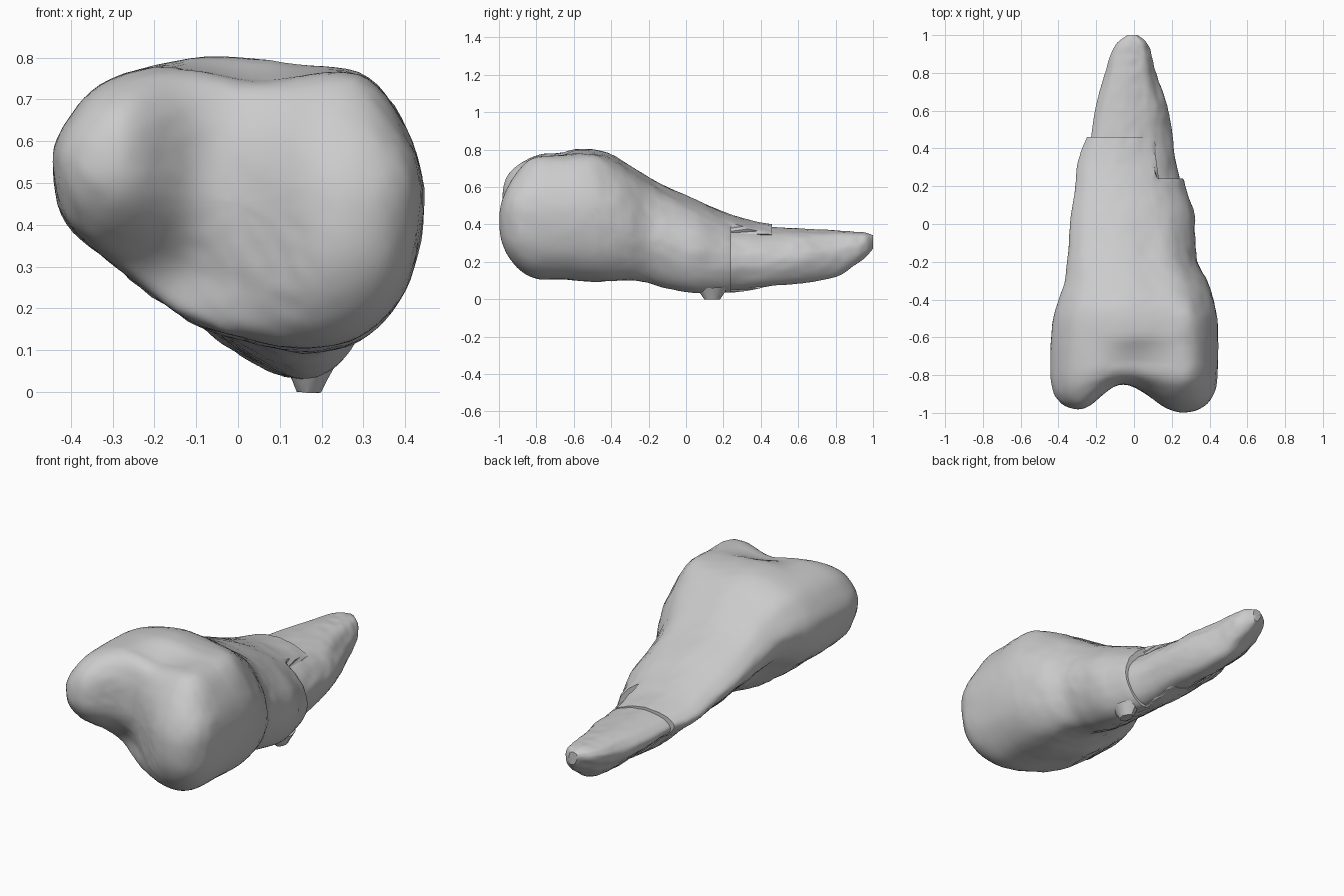
import bpy, bmesh, math
from mathutils import Vector, noise

if "Cube" in bpy.data.objects:
    bpy.data.objects.remove(bpy.data.objects["Cube"])

# Unit-box cross-sections: knuckle end (A) and tilted shaft (B)
SEC_A = [(0, .64), (.045, .79), (.155, .925), (.41, 1), (.66, .975), (.85, .93), (.97, .71), (1, .46),
         (.95, .2), (.83, .04), (.67, 0), (.5, .04), (.36, .1), (.18, .27), (.04, .43)]
SEC_B = [(0, .82), (.04, .9), (.15, .97), (.38, 1), (.6, .95), (.8, .84), (.95, .62), (1, .42),
         (.96, .22), (.87, .05), (.75, 0), (.6, .08), (.45, .22), (.21, .52), (.04, .73)]

# Stations: y, x left, x right, z bottom, z top, blend A->B
BODY = [(-.65, -.445, .445, .105, .80, 0), (-.5, -.43, .44, .095, .80, .05),
        (-.4, -.395, .42, .095, .775, .25), (-.3, -.362, .385, .10, .715, .45),
        (-.2, -.352, .335, .085, .655, .6), (-.1, -.345, .325, .06, .60, .75),
        (.05, -.33, .32, .035, .535, .9), (.2, -.31, .275, .035, .47, 1),
        (.33, -.295, .24, .045, .425, 1), (.46, -.25, .20, .07, .40, 1)]
TIP = [(.2, -.27, .255, .05, .41, 1), (.3, -.25, .23, .055, .395, 1),
       (.5, -.22, .2, .075, .383, .9), (.65, -.195, .165, .09, .375, .7),
       (.8, -.15, .115, .12, .368, .5), (.9, -.125, .092, .18, .36, .4),
       (.96, -.09, .065, .225, .355, .3), (1.0, -.035, .02, .27, .34, .3)]


def catmull(a, b, c, d, t):
    return tuple(.5 * (2*q + (r-p)*t + (2*p-5*q+4*r-s)*t*t + (3*q-p-3*r+s)*t**3)
                 for p, q, r, s in zip(a, b, c, d))


def section(w, sub=6):
    pts = [tuple(p + (q - p) * w for p, q in zip(a, b)) for a, b in zip(SEC_A, SEC_B)]
    n = len(pts)
    return [catmull(pts[i-1], pts[i], pts[(i+1) % n], pts[(i+2) % n], k / sub)
            for i in range(n) for k in range(sub)]


def rings(stations, sub):
    st = [stations[0]] + stations + [stations[-1]]
    rows = [catmull(*st[i:i+4], k / sub) for i in range(len(st) - 3) for k in range(sub)]
    rows.append(stations[-1])
    return [[Vector((xl + (xr - xl) * u, y, zb + (zt - zb) * v)) for u, v in section(w)]
            for y, xl, xr, zb, zt, w in rows]


def loft(name, rs, close_start=True, close_end=True):
    bm = bmesh.new()
    vs = []
    for r in rs:
        vs.append([])
        for p in r:
            # faint surface weathering
            n = noise.noise(p * 7) * .006 + noise.noise(p * 22) * .004
            vs[-1].append(bm.verts.new(p + Vector((n, 0, n * .7))))
    for a, b in zip(vs, vs[1:]):
        for i in range(len(a)):
            j = (i + 1) % len(a)
            bm.faces.new((a[i], a[j], b[j], b[i]))
    for r in [vs[0]] * close_start + [vs[-1]] * close_end:
        c = bm.verts.new(sum((v.co for v in r), Vector()) / len(r))
        for i in range(len(r)):
            bm.faces.new((r[i], r[(i + 1) % len(r)], c))
    bmesh.ops.recalc_face_normals(bm, faces=bm.faces)
    me = bpy.data.meshes.new(name)
    bm.to_mesh(me)
    bm.free()
    ob = bpy.data.objects.new(name, me)
    bpy.context.collection.objects.link(ob)
    bpy.ops.object.select_all(action='DESELECT')
    ob.select_set(True)
    bpy.context.view_layer.objects.active = ob
    bpy.ops.object.shade_smooth_by_angle(angle=math.radians(35))
    return ob


def bump(x, z, cx, cz, rx, rz, e=2):
    return math.exp(-abs((x - cx) / rx) ** e - abs((z - cz) / rz) ** e)


# Main bone: shaft plus double-knuckled front end
body = rings(BODY, 5)
rim, centre = body[0], Vector((0, -.65, .45))
cap = []
for k in range(30, 0, -1):
    t = k / 30 * math.pi / 2
    s = max(math.cos(t), .02) ** .7
    ring = []
    for p in rim:
        q = centre + (p - centre) * s
        # right knuckle, left knuckle, hollow under the left one
        depth = (.18 + .175 * bump(q.x, q.z, .3, .41, .25, .33, 2.5)
                 + .165 * bump(q.x, q.z, -.35, .57, .2, .22, 3)
                 - .08 * bump(q.x, q.z, -.18, .26, .15, .13))
        q.y -= depth * (1 - s ** 5) ** .2
        ring.append(q)
    cap.append(ring)
# groove running back over the top between the knuckles
for r in cap + body:
    for p in r:
        if p.z > .45 and p.y < -.6:
            p.z -= .05 * min(1, (-.6 - p.y) / .12) * math.exp(-((p.x - .02) / .15) ** 2) * min(1, (p.z - .45) / .25)
# stepped break where the tip section begins, turned inward as a lip
for r in body:
    for p in r:
        p.y = min(p.y, .46 if p.x < .12 else .24)
end = body[-1]
mid = sum(end, Vector()) / len(end)
body.append([Vector((mid.x + (p.x - mid.x) * .85, p.y, mid.z + (p.z - mid.z) * .85)) for p in end])
loft("bone_body", cap + body, close_end=False)

# Narrow tip section
loft("bone_tip", rings(TIP, 6), close_start=False)

# Small knob under the break
knob = [[Vector((.17 + r * math.cos(a * math.tau / 12), .14 + 1.4 * r * math.sin(a * math.tau / 12), z))
         for a in range(12)] for z, r in ((.0, .03), (.025, .042), (.06, .06))]
loft("underside_knob", knob, close_end=False)
